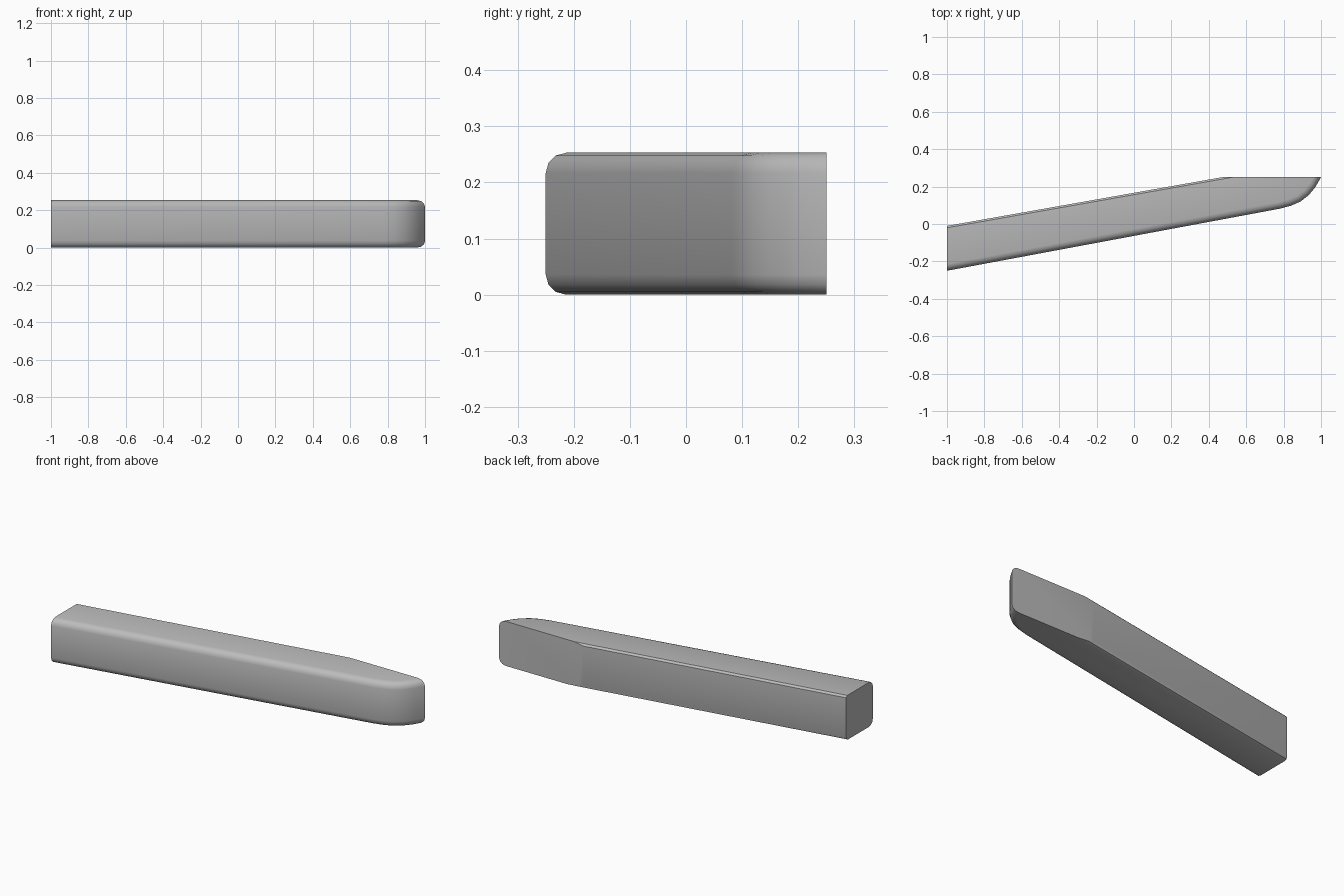
import bpy, bmesh, math

cube = bpy.data.objects.get("Cube")
if cube:
    bpy.data.objects.remove(cube, do_unlink=True)

HEIGHT = 0.253

grey = bpy.data.materials.new("plain grey")
colour = (0.5, 0.5, 0.5, 1)
grey.diffuse_color = colour
grey.use_nodes = True
grey.node_tree.nodes["Principled BSDF"].inputs["Base Color"].default_value = colour

# Plan outline: slanted front, curved nose, flat tail face, slanted back
front = [(-1, -0.25), (0.78, 0.082), (0.84, 0.098), (0.89, 0.12),
         (0.935, 0.155), (0.97, 0.198), (1, 0.25)]
back = [(0.47, 0.25), (-1, -0.01)]

bm = bmesh.new()
base = bm.faces.new([bm.verts.new((x, y, 0)) for x, y in front + back])
result = bmesh.ops.extrude_face_region(bm, geom=[base])
top = [v for v in result["geom"] if isinstance(v, bmesh.types.BMVert)]
bmesh.ops.translate(bm, verts=top, vec=(0, 0, HEIGHT))
bmesh.ops.recalc_face_normals(bm, faces=bm.faces)


def rim_edges(test, z):
    """Horizontal rim edges at height z whose midpoint passes the test."""
    found = []
    for e in bm.edges:
        a, b = (v.co for v in e.verts)
        if abs(a.z - z) < 1e-4 and abs(b.z - z) < 1e-4 and test(a, b):
            found.append(e)
    return found


def is_front(a, b):
    m = (a + b) / 2
    return abs(a.x - b.x) > 0.01 and m.y < 0.08 + 0.19 * (m.x - 0.7) + 0.12 and abs(a.y - b.y) > 0.01 and not is_back(a, b)


def is_back(a, b):
    lo, hi = sorted((a, b), key=lambda p: p.x)
    return lo.x < -0.9 and lo.y > -0.1 and hi.y > 0.2


def round_edges(edges, size, segments):
    bmesh.ops.bevel(bm, geom=edges, offset=size, offset_type='OFFSET',
                    segments=segments, profile=0.5, affect='EDGES', clamp_overlap=False)


# Wide rounding along the front and nose, narrow along the back
round_edges(rim_edges(is_front, 0) + rim_edges(is_front, HEIGHT), 0.036, 3)
round_edges(rim_edges(is_back, 0), 0.018, 2)
round_edges(rim_edges(is_back, HEIGHT), 0.01, 1)

mesh = bpy.data.meshes.new("slanted_bar")
bm.to_mesh(mesh)
bm.free()
mesh.materials.append(grey)
bar = bpy.data.objects.new("slanted_bar", mesh)
bpy.context.collection.objects.link(bar)

bpy.context.view_layer.objects.active = bar
bar.select_set(True)
bpy.ops.object.shade_smooth_by_angle(angle=math.radians(40))
